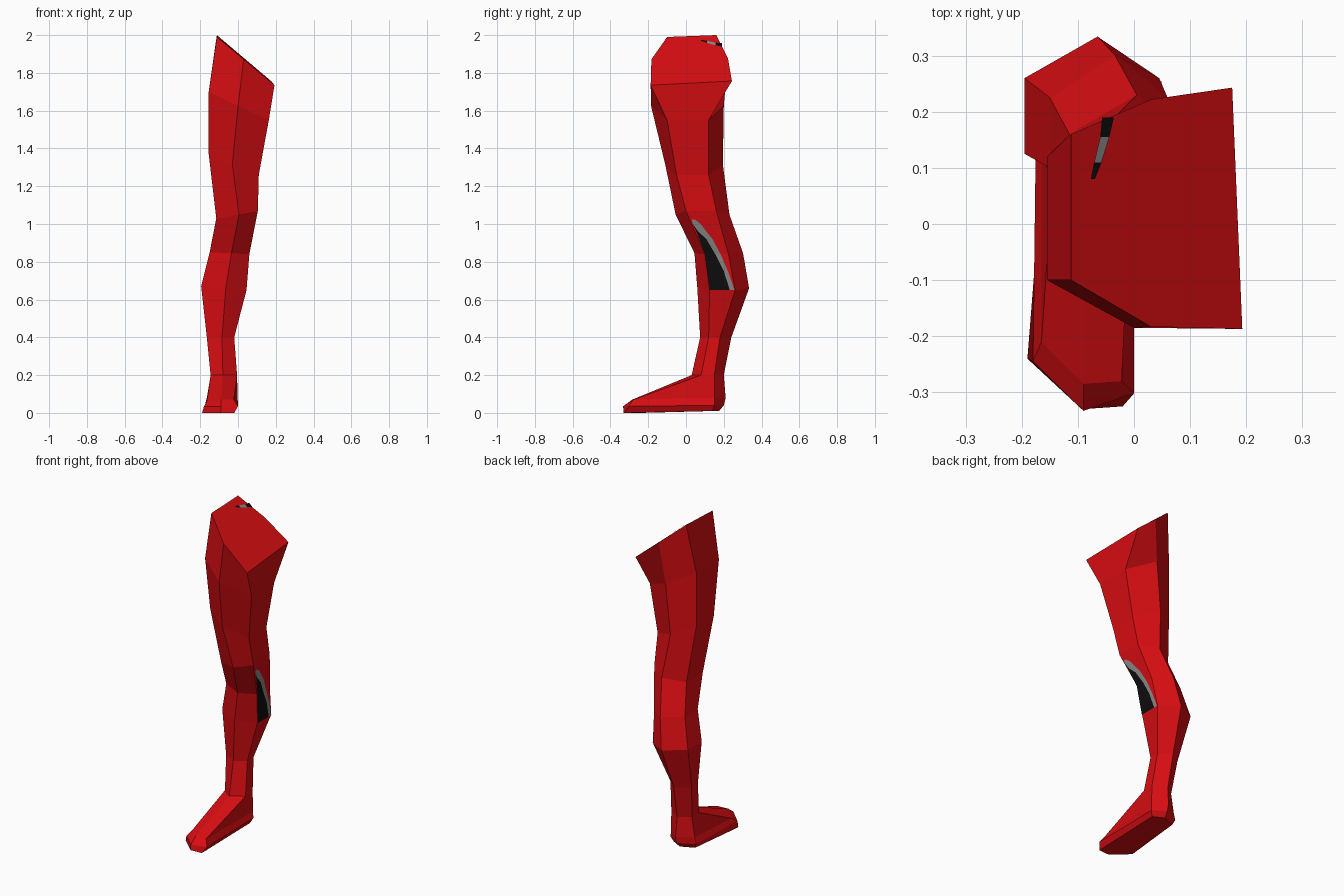
import bpy, bmesh

if "Cube" in bpy.data.objects:
    bpy.data.objects.remove(bpy.data.objects["Cube"])


def material(name, rgb):
    m = bpy.data.materials.new(name)
    m.diffuse_color = (*rgb, 1)
    m.use_nodes = True
    m.node_tree.nodes["Principled BSDF"].inputs["Base Color"].default_value = m.diffuse_color
    return m


RED = material("red", (0.68, 0.004, 0.006))
BLACK = material("black", (0.004, 0.004, 0.004))
GREY = material("grey", (0.25, 0.25, 0.25))


def make_object(name, bm, mats):
    mesh = bpy.data.meshes.new(name)
    bm.to_mesh(mesh)
    bm.free()
    for m in mats:
        mesh.materials.append(m)
    ob = bpy.data.objects.new(name, mesh)
    bpy.context.collection.objects.link(ob)
    return ob


def section(xl, xm, xr, yf, ysf, ysb, yb, zl, zr):
    """Six-sided leg section: front ridge, two sides, back ridge."""
    zm = (zl + zr) / 2
    return [(xr, ysf, zr), (xm, yf, zm), (xl, ysf, zl),
            (xl, ysb, zl), (xm, yb, zm), (xr, ysb, zr)]


# leg: sloped hip cut, then thigh, knee, calf and ankle
rings = [[(.193, -.187, 1.735), (.03, -.183, 1.872), (-.112, -.1, 1.99),
          (-.112, .16, 2.0), (.03, .222, 1.877), (.175, .243, 1.757)]]
rings += [section(*s) for s in (
    (-.155, 0, .163, -.185, -.1, .12, .2, 1.7, 1.55),
    (-.155, -.03, .11, -.11, -.05, .12, .195, 1.37, 1.26),
    (-.115, .005, .105, -.055, 0, .16, .23, 1.03, 1.07),
    (-.15, -.035, .06, .045, .1, .225, .302, .85, .84),
    (-.195, -.065, .045, .06, .125, .26, .334, .67, .65),
    (-.165, -.085, -.02, .075, .12, .18, .24, .4, .4),
    (-.145, -.08, -.005, .03, .08, .15, .2, .2, .2))]
# foot
rings += [
    [(-.022, -.28, .07), (-.09, -.285, .07), (-.165, -.21, .06),
     (-.165, .15, .08), (-.075, .21, .08), (-.002, .15, .08)],
    [(0, -.302, .035), (-.09, -.333, .035), (-.18, -.245, .035),
     (-.175, .15, .04), (-.075, .2, .04), (0, .15, .04)],
    [(-.02, -.325, 0), (-.092, -.33, 0), (-.19, -.24, 0),
     (-.16, .14, .01), (-.08, .175, .01), (-.015, .14, .01)]]

bm = bmesh.new()
vs = [[bm.verts.new(p) for p in r] for r in rings]
for a, b in zip(vs, vs[1:]):
    for i in range(6):
        j = (i + 1) % 6
        bm.faces.new((a[i], a[j], b[j], b[i]))
bm.faces.new(vs[0])
bm.faces.new(vs[-1])
bmesh.ops.recalc_face_normals(bm, faces=bm.faces)
make_object("leg", bm, [RED])


# knee blade marking: black area with a grey curved edge on the outer side
def side_x(z):
    if z > .84:
        return .06 + (z - .84) * .045 / .23
    return .045 + (z - .65) * .015 / .19


bm = bmesh.new()
rows = []
for z, y0, y1, y2 in ((1.025, .03, .03, .045), (1.0, .036, .036, .078),
                      (.96, .055, .065, .108), (.92, .07, .108, .14),
                      (.84, .1, .155, .183), (.75, .112, .2, .222),
                      (.65, .126, .232, .257)):
    rows.append([bm.verts.new((side_x(z) + .003, y, z)) for y in (y0, y1, y2)])
for a, b in zip(rows, rows[1:]):
    for i in range(2):
        f = bm.faces.new((a[i], b[i], b[i + 1], a[i + 1]))
        f.material_index = i
make_object("knee_blade_marking", bm, [BLACK, GREY])

# narrow blade end showing on the hip cut
bm = bmesh.new()
rows = [[bm.verts.new((x, y, 2.0 - (x + .112) * .875 + .006)) for x in (x0, x1)]
        for y, x0, x1 in ((.08, -.077, -.07), (.11, -.071, -.058),
                          (.155, -.06, -.044), (.19, -.057, -.036))]
for k, (a, b) in enumerate(zip(rows, rows[1:])):
    f = bm.faces.new((a[0], a[1], b[1], b[0]))
    f.material_index = k % 2
make_object("hip_blade_marking", bm, [BLACK, GREY])
